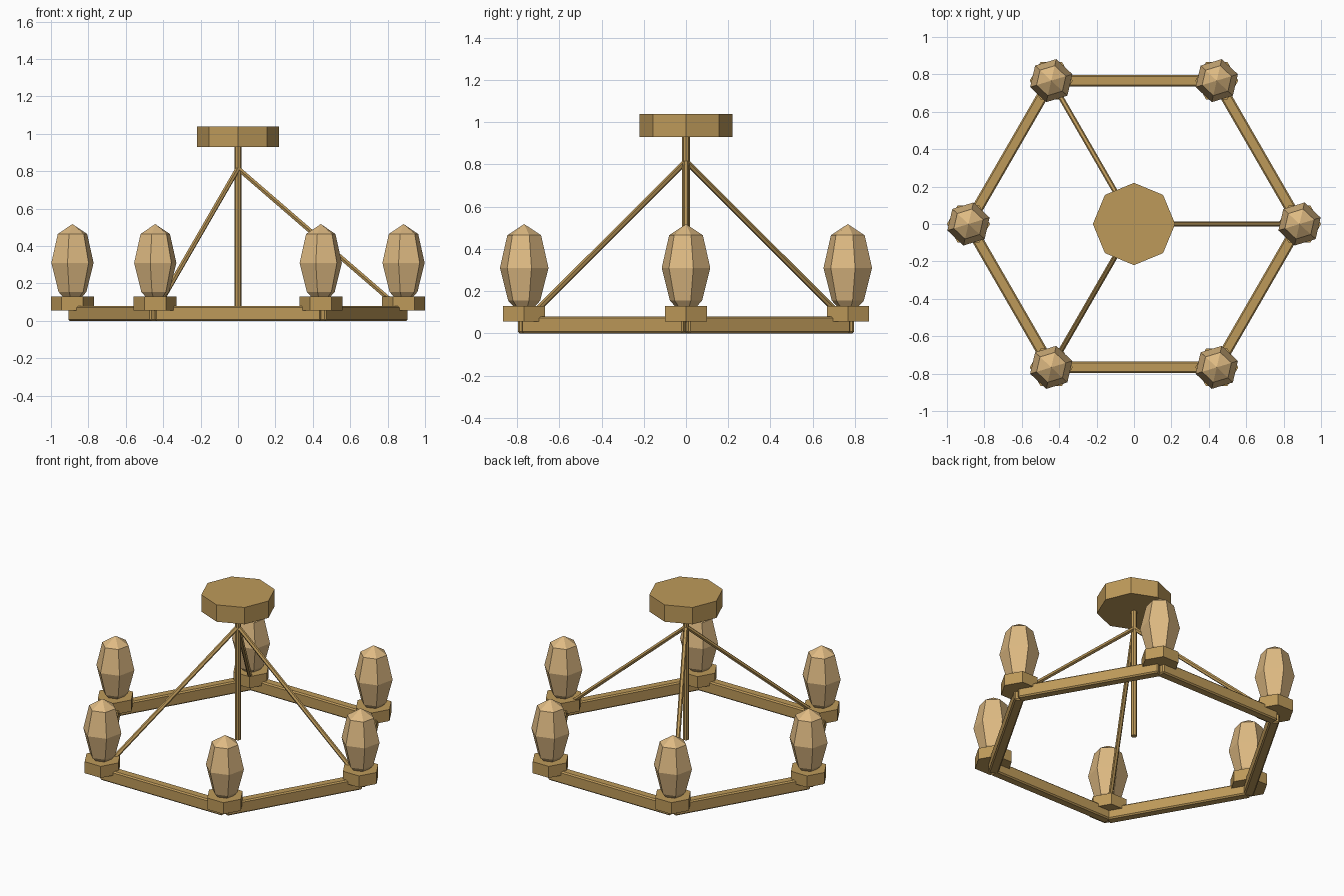
import bpy
import math
from mathutils import Vector, Matrix

if "Cube" in bpy.data.objects:
    bpy.data.objects.remove(bpy.data.objects["Cube"])


def make_material(name, rgb):
    m = bpy.data.materials.new(name)
    m.diffuse_color = (*rgb, 1.0)
    m.use_nodes = True
    m.node_tree.nodes["Principled BSDF"].inputs["Base Color"].default_value = m.diffuse_color
    return m


brass = make_material("brass", (0.515, 0.323, 0.102))
glass = make_material("warm_glass", (0.73, 0.49, 0.225))


def add_mesh(name, verts, faces, mat, matrix=None):
    me = bpy.data.meshes.new(name)
    me.from_pydata(verts, [], faces)
    me.materials.append(mat)
    ob = bpy.data.objects.new(name, me)
    bpy.context.collection.objects.link(ob)
    if matrix:
        ob.matrix_world = matrix
    return ob


def lathe(name, profile, sides, mat, turn=0.0, matrix=None):
    """Flat-sided turned solid from (radius, z) pairs, bottom to top."""
    verts, faces = [], []
    for r, z in profile:
        for i in range(sides):
            a = math.radians(turn) + math.tau * i / sides
            verts.append((r * math.cos(a), r * math.sin(a), z))
    for k in range(len(profile) - 1):
        for i in range(sides):
            j = (i + 1) % sides
            a, b = k * sides, (k + 1) * sides
            faces.append((a + i, a + j, b + j, b + i))
    faces.append(tuple(reversed(range(sides))))
    top = (len(profile) - 1) * sides
    faces.append(tuple(range(top, top + sides)))
    return add_mesh(name, verts, faces, mat, matrix)


def rod(name, p, q, r, sides):
    d = Vector(q) - Vector(p)
    m = Matrix.Translation(p) @ d.to_track_quat('Z', 'Y').to_matrix().to_4x4()
    return lathe(name, [(r, 0), (r, d.length)], sides, brass, 0, m)


R = 0.885                      # hexagon corner radius
APOTHEM = R * math.cos(math.pi / 6)

# ceiling canopy and central stem
lathe("canopy", [(0.22, 0.93), (0.22, 1.04)], 8, brass)
lathe("central_stem", [(0.018, 0.08), (0.018, 0.935)], 8, brass)

for n in range(6):
    a = math.radians(60 * n)
    x, y = R * math.cos(a), R * math.sin(a)
    place = Matrix.Translation((x, y, 0))

    # ring bar with chamfered edges
    hl, hw, h = R / 2, 0.03, 0.08
    v = [(sx * hw, sy * hl, z) for z in (0, h)
         for sx, sy in ((-1, -1), (1, -1), (1, 1), (-1, 1))]
    f = [(3, 2, 1, 0), (4, 5, 6, 7), (0, 1, 5, 4),
         (1, 2, 6, 5), (2, 3, 7, 6), (3, 0, 4, 7)]
    m = Matrix.Rotation(a + math.pi / 6, 4, 'Z') @ Matrix.Translation((APOTHEM, 0, 0))
    bar = add_mesh(f"ring_bar_{n + 1}", v, f, brass, m)
    bev = bar.modifiers.new("chamfer", 'BEVEL')
    bev.width = 0.008
    bev.segments = 1

    # hexagonal cup
    lathe(f"cup_{n + 1}", [(0.115, 0.055), (0.115, 0.13)], 6, brass, 0, place)

    # faceted bulb with a pointed cap
    lathe(f"bulb_{n + 1}",
          [(0.05, 0.125), (0.078, 0.155), (0.118, 0.31), (0.082, 0.465), (0.001, 0.517)],
          6, glass, 17, place)

    # sloping support rod on every other corner
    if n % 2 == 0:
        rod(f"support_rod_{n + 1}", (0, 0, 0.815), (x, y, 0.05), 0.014, 6)
